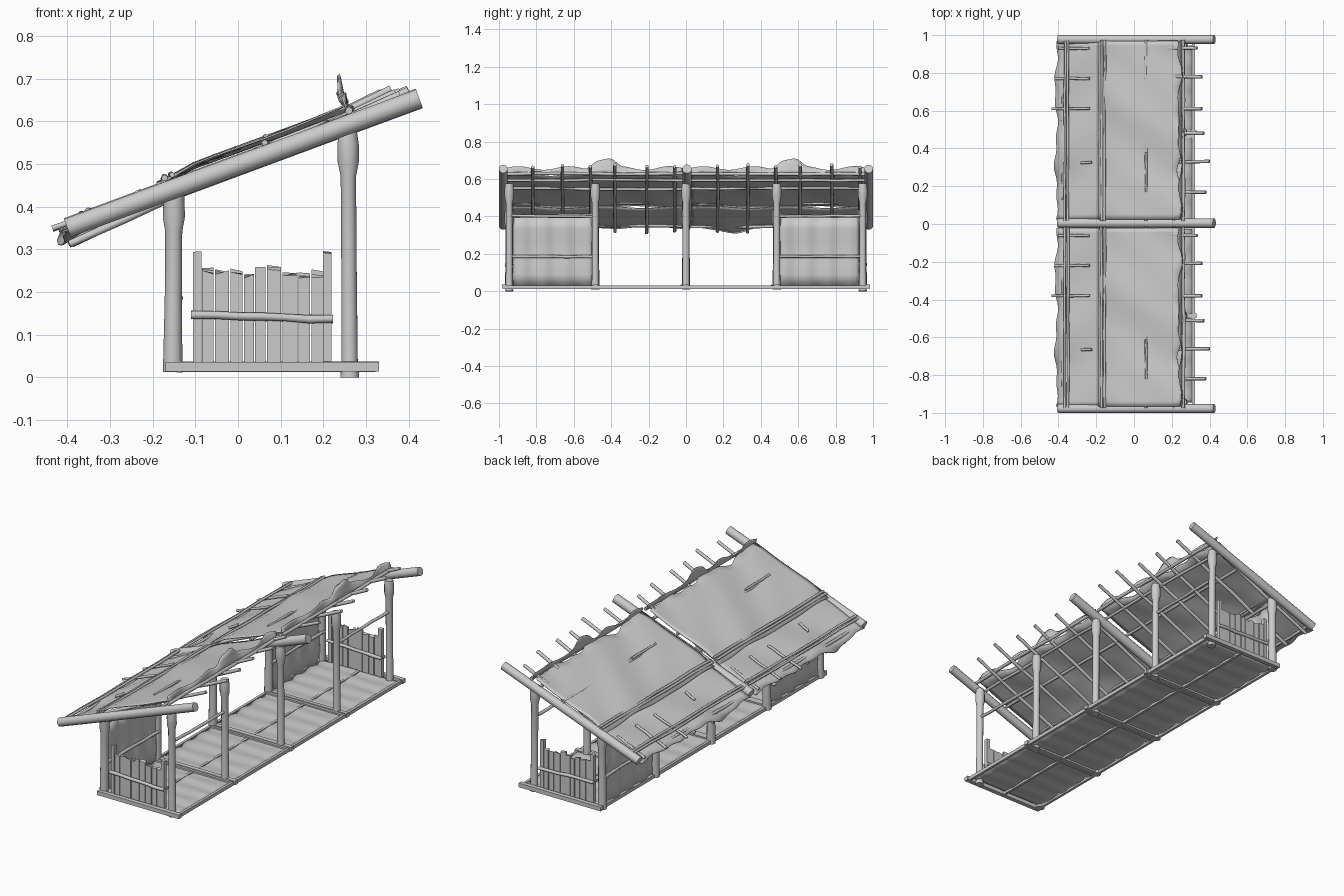
import bpy, bmesh, math, random
from mathutils import Vector

if "Cube" in bpy.data.objects:
    bpy.data.objects.remove(bpy.data.objects["Cube"])

random.seed(4)
R = random.uniform


def finish(name, bm, smooth=False):
    bmesh.ops.recalc_face_normals(bm, faces=bm.faces)
    me = bpy.data.meshes.new(name)
    bm.to_mesh(me)
    bm.free()
    ob = bpy.data.objects.new(name, me)
    bpy.context.collection.objects.link(ob)
    if smooth:
        bpy.ops.object.select_all(action='DESELECT')
        ob.select_set(True)
        bpy.context.view_layer.objects.active = ob
        bpy.ops.object.shade_smooth_by_angle(angle=math.radians(50))
    return ob


def log(name, p, q, stations, sides=10, wobble=0.0):
    """Round timber from p to q; stations are (fraction, radius)."""
    p, q = Vector(p), Vector(q)
    rot = (q - p).to_track_quat('Z', 'Y')
    bm = bmesh.new()
    rings = []
    for t, r in stations:
        off = Vector((R(-wobble, wobble), R(-wobble, wobble), 0))
        rings.append([bm.verts.new(p.lerp(q, t) + rot @ (off + Vector(
            (r * math.cos(a), r * math.sin(a), 0))))
            for a in (2 * math.pi * i / sides for i in range(sides))])
    for a, b in zip(rings, rings[1:]):
        for i in range(sides):
            j = (i + 1) % sides
            bm.faces.new((a[i], a[j], b[j], b[i]))
    bm.faces.new(rings[0])
    bm.faces.new(rings[-1])
    return finish(name, bm, True)


def pole(name, p, q, r, wobble=0.002):
    n = 6
    return log(name, p, q, [(i / n, r * R(.9, 1.1)) for i in range(n + 1)], 8, wobble)


def box(name, lo, hi, tilt=0.0):
    """Box with slightly uneven upper corners."""
    bm = bmesh.new()
    bmesh.ops.create_cube(bm, size=1)
    for v in bm.verts:
        top = v.co.z > 0
        v.co = [hi[k] if v.co[k] > 0 else lo[k] for k in range(3)]
        if top:
            v.co.z += R(-tilt, tilt)
    return finish(name, bm)


def sheet(name, fn, nu, nv, thick=0.004):
    """Thin cover from fn(u, v)."""
    bm = bmesh.new()
    g = [[bm.verts.new(fn(i / nu, j / nv)) for j in range(nv + 1)] for i in range(nu + 1)]
    for i in range(nu):
        for j in range(nv):
            bm.faces.new((g[i][j], g[i + 1][j], g[i + 1][j + 1], g[i][j + 1]))
    ob = finish(name, bm, True)
    m = ob.modifiers.new("thickness", 'SOLIDIFY')
    m.thickness = thick
    m.offset = 0
    return ob


POSTS = (-.945, -.485, 0, .485, .945)

# Front and back posts with flared heads
for y in POSTS:
    low = 0 if abs(y) > .9 else .01
    log("front_post", (.262, y, low), (.258, y, .575),
        [(0, .022), (.05, .019), (.45, .018), (.82, .018), (.88, .025), (.95, .025), (1, .021)], 12)
    log("back_post", (-.153, y, .012), (-.15, y, .435),
        [(0, .023), (.4, .02), (.78, .02), (.86, .026), (1, .024)], 12)

# Sloping main roof beams
for y, r in ((-.977, .023), (.005, .025), (.977, .023)):
    log("roof_beam", (-.40, y, .350), (.425, y, .654),
        [(0, r), (.3, r * 1.03), (.7, r), (1, r)], 14)

# Floor sleepers, edge bearers and a worn deck in each bay
for y in POSTS:
    s = math.copysign(1, y) if y else 0
    yy = y + s * .028 if abs(y) > .9 else y
    box("floor_sleeper", (-.17, yy - .012, .014), (.33, yy + .012, .036), .001)
    if abs(y) < .9:
        box("floor_sleeper_pair", (-.15, yy - .030, .012), (.31, yy - .015, .034), .001)
for x in (-.155, .08, .315):
    box("floor_bearer", (x - .007, -.97, .012), (x + .007, .97, .031))
for a, b in zip(POSTS, POSTS[1:]):
    def deck(u, v, a=a, b=b):
        return (-.15 + .465 * u, a + (b - a) * v,
                .025 + .0025 * math.sin(v * 26) + .001 * math.sin(u * 12 + v * 40))
    sheet("floor_deck", deck, 8, 28, .005)

# Plank fences closing both ends
WIDTHS = (.030, .036, .032, .026, .028, .036, .038, .030, .034)
for s in (-1, 1):
    y = .945 * s
    for x in (-.096, .209):
        box("fence_stake", (x - .010, y - .010, .03), (x + .010, y + .010, .293), .003)
    x = -.084
    for w in WIDTHS:
        o = R(-.004, .004)
        box("fence_plank", (x, y - .006 + o, .03),
            (x + w - .003, y + .006 + o, R(.235, .258)), .006)
        x += w
    for o in (-.013, .013):
        pole("fence_rail", (-.11, y + o, .147), (.223, y + o, .136), .009)

# Back wall panels and rails in the outer bays
for s in (-1, 1):
    def wall(u, v, s=s):
        return (-.15 + .006 * math.sin(v * 23) + .004 * math.sin(u * 9),
                s * (.50 + .425 * v), .03 + .365 * u)
    sheet("back_wall_panel", wall, 6, 24, .006)
    for z in (.185, .405):
        for x in (-.139, -.161):
            pole("back_wall_rail", (x, s * .485, z), (x, s * .94, z), .008)
    pole("front_rail", (.26, s * .485, .40), (.26, s * .945, .405), .008)

# Roof covering profile, eave to ridge
PROFILE = ((-.43, .345), (-.36, .372), (-.17, .458), (-.1, .497), (.1, .572), (.26, .634))


def roof_z(x):
    for (a, za), (b, zb) in zip(PROFILE, PROFILE[1:]):
        if x <= b:
            return za + (zb - za) * (x - a) / (b - a)
    return PROFILE[-1][1]


# Each roof bay repeats the same layout
RAFTERS = ((.93, .335), (.78, .36), (.61, .36), (.48, .37), (.33, .40), (.17, .38))
for oy in (0, -.99):
    y0, y1 = oy + .025, oy + .97

    # upper cover
    def upper(u, v):
        edge = .245 + .012 * math.sin(v * 17) + .006 * math.sin(v * 41)
        x = -.19 + (edge + .19) * u
        z = roof_z(x) + .005 * math.sin(v * 11 + u * 2) + .003 * math.sin(u * 7 + v * 19)
        return (x, y0 + (y1 - y0) * v, z)
    sheet("upper_roof_cover", upper, 10, 36)

    # ragged lower cover with a drooping eave
    def lower(u, v):
        edge = -.412 + .007 * math.sin(v * 15) + .005 * math.sin(v * 37)
        x = -.165 + (edge + .165) * u
        droop = .03 * u ** 4 * math.exp(-((v - .25) / .09) ** 2)
        return (x, y0 + (y1 - y0) * v,
                roof_z(x) - .012 + .006 * math.sin(v * 14 + u * 3) - droop)
    sheet("lower_roof_cover", lower, 8, 36)

    # turned-up ragged ridge flap leaning towards the back
    def flap(u, v):
        y = y0 + (y1 - y0) * v
        h = .032 + .010 * math.sin(v * 22) + .05 * math.exp(-((y - oy - .55) / .07) ** 4)
        return (.255 - .33 * h * u + .010 * math.sin(v * 25) * u, y, .626 + h * u)
    sheet("ridge_flap", flap, 3, 48)

    # long purlins above and below the covers
    for x, z, r in ((.262, .628, .009), (.065, .549, .008), (-.155, .473, .007),
                    (-.172, .466, .007), (-.35, .388, .007), (-.366, .382, .007),
                    (-.375, .347, .008), (.21, .595, .008)):
        pole("roof_purlin", (x, oy + .015, z), (x, oy + .975, z + R(-.003, .003)), r, .003)
    # purlin back poking through the cover as a long slit
    pole("exposed_purlin", (.065, oy + .17, .563), (.065, oy + .38, .563), .006, .001)

    # light rafters
    for y, x in RAFTERS:
        z = .66 + R(0, .015)
        pole("rafter", (R(-.40, -.385), oy + y, R(.312, .328)), (x, oy + y, z), .009)
    # short battens on the lower cover
    for y, x in ((.93, -.40), (.77, -.42), (.61, -.435)):
        pole("eave_batten", (x, oy + y, .348), (-.235, oy + y, .424), .007)
    pole("eave_peg", (-.28, oy + .325, .405), (-.225, oy + .325, .435), .007)
